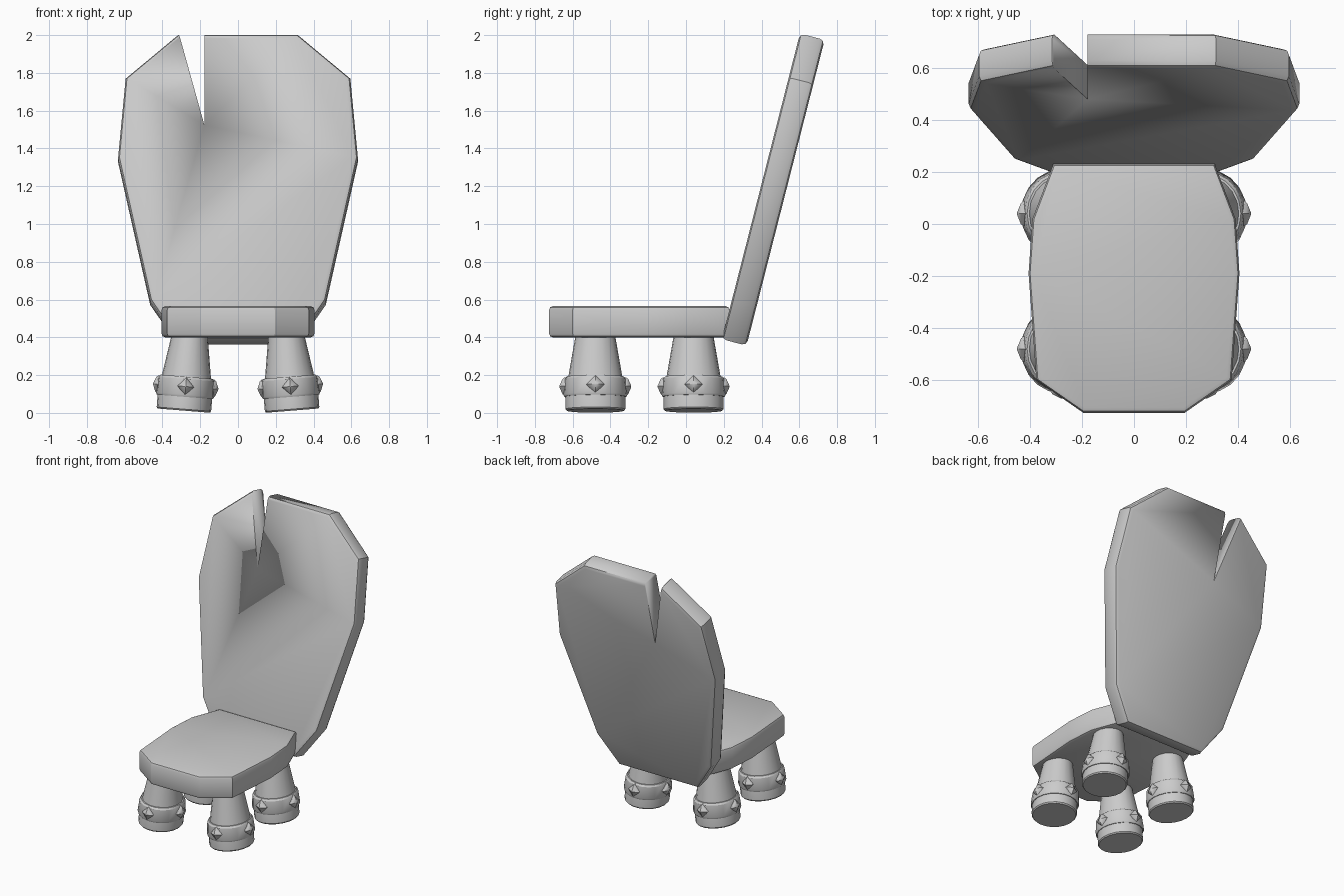
import bpy, bmesh
from math import sin, cos, pi, radians
from mathutils import Matrix

if "Cube" in bpy.data.objects:
    bpy.data.objects.remove(bpy.data.objects["Cube"])


def finish(name, bm, matrix, angle=32):
    bm.transform(matrix)
    bmesh.ops.recalc_face_normals(bm, faces=bm.faces)
    me = bpy.data.meshes.new(name)
    bm.to_mesh(me)
    bm.free()
    ob = bpy.data.objects.new(name, me)
    bpy.context.collection.objects.link(ob)
    bpy.ops.object.select_all(action='DESELECT')
    ob.select_set(True)
    bpy.context.view_layer.objects.active = ob
    bpy.ops.object.shade_smooth_by_angle(angle=radians(angle))
    return ob


def slab(outline, depth, bevel):
    """Extrude an xy outline upwards, rounding only the cap rims."""
    bm = bmesh.new()
    face = bm.faces.new([bm.verts.new((x, y, 0)) for x, y in outline])
    ext = bmesh.ops.extrude_face_region(bm, geom=[face], use_keep_orig=True)
    top = [v for v in ext['geom'] if isinstance(v, bmesh.types.BMVert)]
    bmesh.ops.translate(bm, verts=top, vec=(0, 0, depth))
    bmesh.ops.recalc_face_normals(bm, faces=bm.faces)
    if bevel:
        rims = [e for e in bm.edges
                if abs(e.verts[0].co.z - e.verts[1].co.z) < 1e-5]
        bmesh.ops.bevel(bm, geom=rims, offset=bevel, segments=2,
                        profile=0.5, affect='EDGES')
    return bm


def mirrored(half):
    return half + [(-x, y) for x, y in reversed(half)]


def lathe(profile, sides):
    """Closed solid of revolution around z from (radius, z) points."""
    bm = bmesh.new()
    rings = [[bm.verts.new((r * cos(2 * pi * i / sides),
                            r * sin(2 * pi * i / sides), z))
              for i in range(sides)] for r, z in profile]
    for a, b in zip(rings, rings[1:]):
        for i in range(sides):
            j = (i + 1) % sides
            bm.faces.new((a[i], a[j], b[j], b[i]))
    bm.faces.new(rings[0][::-1])
    bm.faces.new(rings[-1])
    return bm


# Seat
seat = mirrored([(0.31, 0.23), (0.39, 0.02), (0.405, -0.19),
                 (0.375, -0.60), (0.195, -0.725)])
finish("seat", slab(seat, 0.165, 0.02), Matrix.Translation((0, 0, 0.4)))

# Leaning backrest: outline drawn as (x, height along the slope)
lean = (Matrix.Translation((0, 0.19, 0.39)) @ Matrix.Rotation(-0.25, 4, 'X')
        @ Matrix.Translation((0, 0.135, 0)) @ Matrix.Rotation(pi / 2, 4, 'X'))
back = mirrored([(0.32, 0.0), (0.465, 0.215), (0.635, 0.995),
                 (0.595, 1.43), (0.315, 1.67)])
backrest = finish("backrest", slab(back, 0.135, 0.026), lean)

# Split in the top of the backrest
cutter = finish("notch_cutter",
                slab([(-0.178, 1.17), (-0.178, 1.9), (-0.375, 1.9)], 0.5, 0),
                lean @ Matrix.Translation((0, 0, -0.2)))
cutter.hide_render = True
mod = backrest.modifiers.new("notch", 'BOOLEAN')
mod.operation = 'DIFFERENCE'
mod.solver = 'EXACT'
mod.object = cutter
bpy.context.view_layer.objects.active = backrest
bpy.ops.object.modifier_apply(modifier=mod.name)
bpy.data.objects.remove(cutter)

# Splayed legs with a strap and four pyramid studs each
for side, sx in (("right", 1), ("left", -1)):
    for end, y in (("front", -0.48), ("back", 0.04)):
        base = (Matrix.Translation((sx * 0.287, y, 0.012))
                @ Matrix.Rotation(-sx * 0.08, 4, 'Y')
                @ Matrix.Diagonal((0.91, 1, 1, 1)))
        tag = f"{end}_{side}"
        finish(tag + "_leg", lathe([(0.152, 0), (0.159, 0.008), (0.159, 0.09),
                                    (0.143, 0.18), (0.103, 0.41)], 20), base)
        finish(tag + "_strap", lathe([(0.14, 0.073), (0.164, 0.073),
                                      (0.17, 0.085), (0.162, 0.168),
                                      (0.152, 0.18), (0.13, 0.18)], 20), base)
        for k in range(4):
            out = (Matrix.Translation((0, 0, 0.128))
                   @ Matrix.Rotation(k * pi / 2, 4, 'Z')
                   @ Matrix.Rotation(pi / 2, 4, 'Y'))
            finish(f"{tag}_stud_{k + 1}",
                   lathe([(0.046, 0.14), (0.048, 0.163), (0.04, 0.174),
                          (0.004, 0.19)], 4), base @ out)
